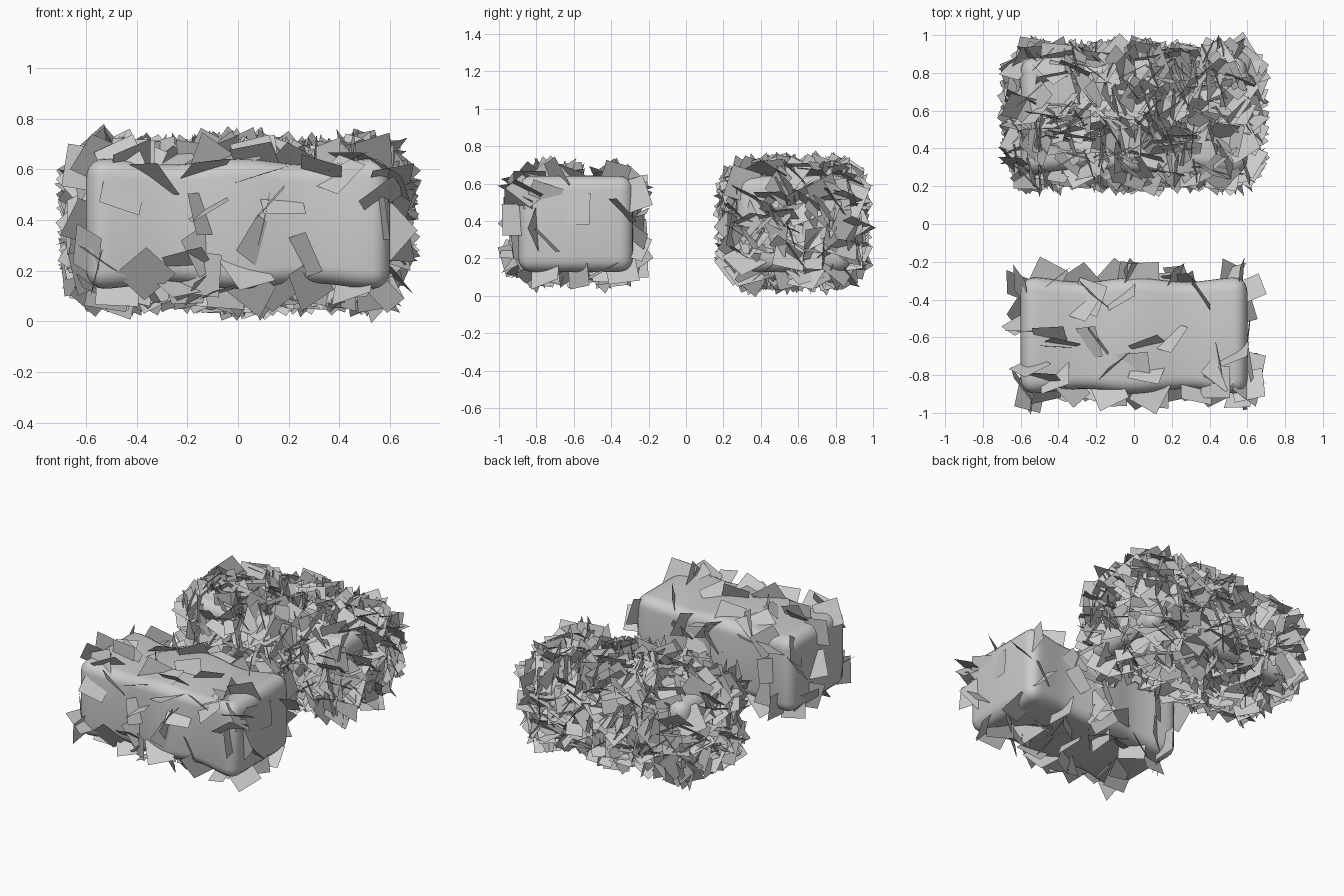
import bpy, bmesh, math, random
from mathutils import Vector, Quaternion, Matrix

if "Cube" in bpy.data.objects:
    bpy.data.objects.remove(bpy.data.objects["Cube"])

random.seed(11)
HALF = Vector((0.6, 0.295, 0.245))   # half size of a hedge core
MID_Z = 0.385


def finish(bm, name, loc, smooth):
    me = bpy.data.meshes.new(name)
    bm.to_mesh(me)
    bm.free()
    ob = bpy.data.objects.new(name, me)
    ob.location = loc
    bpy.context.collection.objects.link(ob)
    if smooth:
        for p in me.polygons:
            p.use_smooth = True
    return ob


# Bulges at the middle and near both ends, waists between
def wavy(co):
    w = 0.012 * math.cos(2 * math.pi * co.x / 0.55)
    return Vector((co.x, co.y * (1 + w / HALF.y), co.z * (1 + w / HALF.z)))


# Rounded core with a gently wavy outline
def hedge_core(name, loc):
    bm = bmesh.new()
    bmesh.ops.create_cube(bm, size=2, matrix=Matrix.Diagonal((*HALF, 1)))
    bmesh.ops.bevel(bm, geom=bm.edges[:], offset=0.07, segments=5,
                    profile=0.5, affect='EDGES')
    for i in range(-10, 11):
        bmesh.ops.bisect_plane(bm, geom=bm.verts[:] + bm.edges[:] + bm.faces[:],
                               plane_co=(i * 0.05, 0, 0), plane_no=(1, 0, 0))
    for v in bm.verts:
        v.co = wavy(v.co)
    return finish(bm, name, loc, True)


# Random point on the core surface, chosen evenly by face area
def surface_point(jitter):
    areas = [HALF.y * HALF.z, HALF.x * HALF.z, HALF.x * HALF.y]
    axis = random.choices((0, 1, 2), areas)[0]
    p = Vector([random.uniform(-1, 1) * (h - 0.03) for h in HALF])
    p[axis] = random.choice((-1, 1)) * (HALF[axis] + random.uniform(-jitter, jitter))
    return wavy(p)


# Square leaf cards at random angles, half sunk into the core
def leaves(name, loc, count, jitter, size=0.17):
    bm = bmesh.new()
    for _ in range(count):
        q = Quaternion([random.gauss(0, 1) for _ in range(4)]).normalized()
        p = surface_point(jitter)
        h = size / 2
        bm.faces.new([bm.verts.new(p + q @ Vector((a * h, b * h, 0)))
                      for a, b in ((-1, -1), (1, -1), (1, 1), (-1, 1))])
    return finish(bm, name, loc, False)


for side, y, count, jitter in (("front", -0.59, 115, 0.005),
                               ("back", 0.575, 800, 0.02)):
    loc = (0, y, MID_Z)
    hedge_core(side + "_hedge_core", loc)
    leaves(side + "_hedge_leaves", loc, count, jitter)
